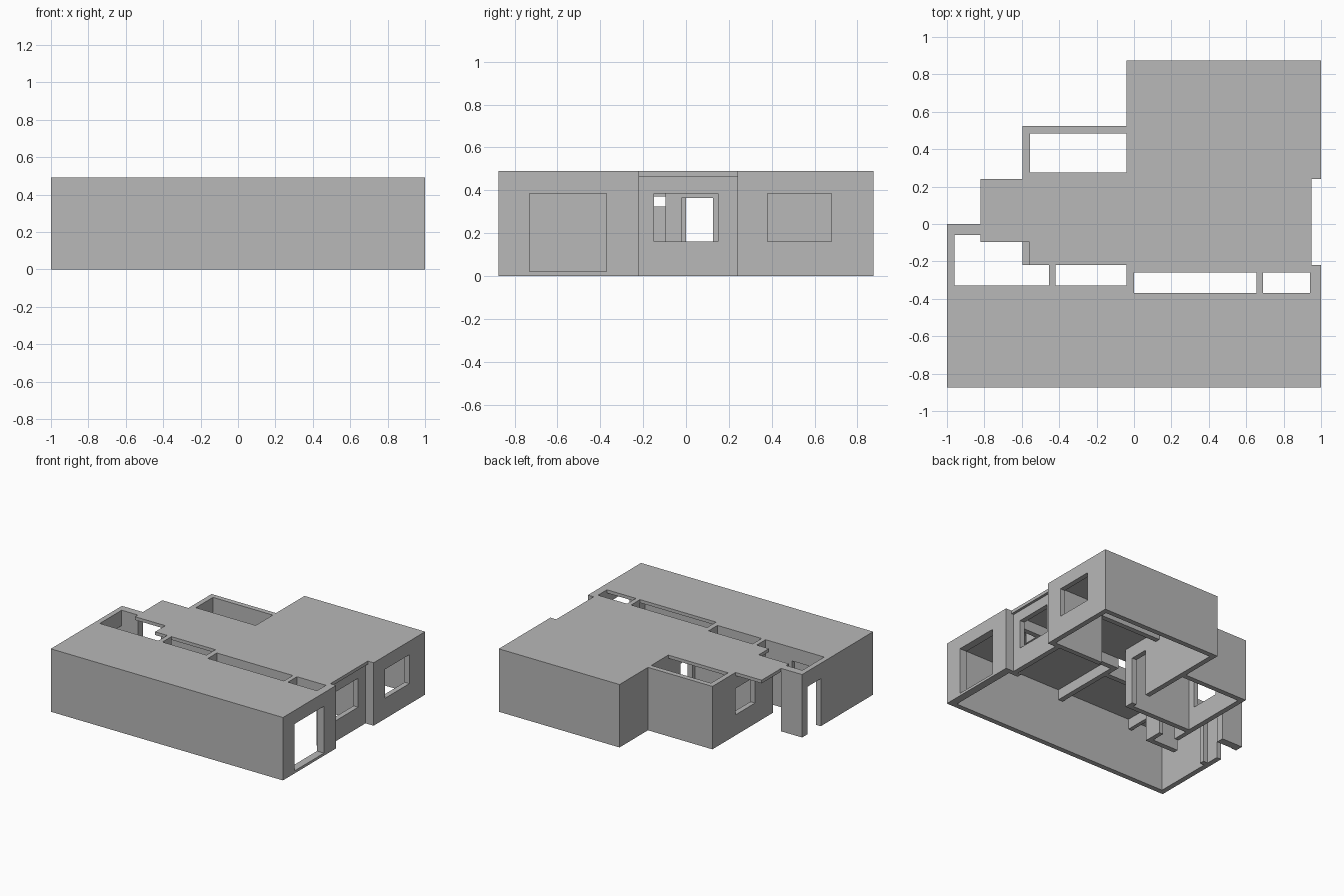
import bpy
import bmesh
from math import radians

cube = bpy.data.objects.get("Cube")
if cube:
    bpy.data.objects.remove(cube, do_unlink=True)

GREY = (0.48, 0.48, 0.48, 1)
plaster = bpy.data.materials.new("grey plaster")
plaster.use_nodes = True
plaster.diffuse_color = GREY
plaster.node_tree.nodes["Principled BSDF"].inputs["Base Color"].default_value = GREY

CEILING, TOP, HEAD, SILL, T = 0.465, 0.49, 0.385, 0.16, 0.04
Y = 0.875  # half depth


def panel(name, axis, start, thick, solids, holes=()):
    """Slab across an axis: union of solid rectangles minus holes (u0, u1, v0, v1)."""
    rects = list(solids) + list(holes)
    us = sorted({u for r in rects for u in r[:2]})
    vs = sorted({v for r in rects for v in r[2:]})

    def inside(r, u, v):
        return r[0] < u < r[1] and r[2] < v < r[3]

    def place(u, v):
        return {"x": (start, u, v), "y": (u, start, v), "z": (u, v, start)}[axis]

    bm = bmesh.new()
    grid = {(u, v): bm.verts.new(place(u, v)) for u in us for v in vs}
    for u0, u1 in zip(us, us[1:]):
        for v0, v1 in zip(vs, vs[1:]):
            u, v = (u0 + u1) / 2, (v0 + v1) / 2
            if any(inside(r, u, v) for r in solids) and not any(inside(r, u, v) for r in holes):
                bm.faces.new([grid[k] for k in ((u0, v0), (u1, v0), (u1, v1), (u0, v1))])
    bmesh.ops.delete(bm, geom=[v for v in bm.verts if not v.link_faces], context="VERTS")
    out = bmesh.ops.extrude_face_region(bm, geom=bm.faces[:], use_keep_orig=True)
    moved = [g for g in out["geom"] if isinstance(g, bmesh.types.BMVert)]
    bmesh.ops.translate(bm, verts=moved, vec=[thick * (axis == a) for a in "xyz"])
    bmesh.ops.recalc_face_normals(bm, faces=bm.faces[:])
    bmesh.ops.dissolve_limit(bm, angle_limit=radians(1), verts=bm.verts[:], edges=bm.edges[:])
    mesh = bpy.data.meshes.new(name)
    bm.to_mesh(mesh)
    bm.free()
    mesh.materials.append(plaster)
    obj = bpy.data.objects.new(name, mesh)
    bpy.context.collection.objects.link(obj)
    return obj


def wall(name, axis, start, u0, u1, *holes, thick=T, low=0, high=CEILING):
    return panel(name, axis, start, thick, [(u0, u1, low, high)], holes)


# Roof slab: main areas, then the strips over walls and beams around the light wells
panel("roof", "z", CEILING, TOP - CEILING, [
    (-1, 1, -Y, -0.37),
    (-0.56, 0.95, -0.22, 0.24),
    (-0.82, -0.56, -0.095, 0.24),
    (-0.04, 1, 0.24, Y),
    (-0.04, 0, -0.37, -0.22),
    (0.655, 0.69, -0.37, -0.22),
    (0.94, 1, -0.37, -0.22),
    (0, 1, -0.26, -0.22),
    (-1, -0.04, -0.37, -0.33),
    (-0.455, -0.42, -0.33, -0.22),
    (-1, -0.96, -0.37, 0),
    (-1, -0.82, -0.06, 0),
    (-0.595, -0.04, 0.24, 0.275),
    (-0.595, -0.555, 0.24, 0.525),
    (-0.595, -0.04, 0.485, 0.525),
])

# Outer walls
wall("front_wall", "y", -Y, -1, 1)
wall("back_wall", "y", Y - T, -0.04, 1)
wall("entrance_side_wall", "x", -1, -Y + T, 0, (-0.23, -0.065, 0, 0.37))
wall("porch_wall", "y", -0.06, -0.96, -0.82, thick=0.06)
wall("front_room_side_wall", "x", 0.94, -Y + T, -0.22,
     (-0.73, -0.37, 0.02, HEAD), thick=0.06)
wall("recessed_window_wall", "x", 0.89, -0.22, 0.24, (-0.15, 0.15, SILL, HEAD))
wall("back_room_side_wall", "x", 0.96, 0.24, Y - T, (0.38, 0.68, SILL, HEAD))

# Open courtyard walls
wall("courtyard_side_wall", "x", -0.595, -0.055, 0.485, (0, 0.24, SILL, 0.365))
wall("courtyard_back_wall", "y", 0.485, -0.595, -0.04)
wall("hall_wall", "y", -0.095, -0.595, -0.04)
wall("entry_screen", "x", -0.595, -0.22, -0.095, thick=0.035, high=0.325)

# Inner walls with doorways
wall("party_wall", "x", -0.04, -0.095, Y - T, (-0.02, 0.125, 0, 0.365))
wall("back_room_divider", "y", 0.24, 0, 0.96, (0, 0.53, 0, HEAD))
wall("passage_wall_wide", "y", -0.26, 0, 0.94, (0, 0.86, 0, HEAD))
wall("passage_wall_narrow", "y", -0.37, -0.96, -0.04,
     (-0.92, -0.68, 0, HEAD), (-0.42, -0.04, 0, HEAD))
wall("passage_cross_wall", "x", -0.455, -0.33, -0.22, thick=0.035)

# Beams under the roof
wall("main_beam", "x", -0.04, -Y + T, -0.22, low=HEAD)
wall("front_room_beam", "x", -0.68, -Y + T, -0.37, thick=0.03, low=HEAD)
wall("passage_beam", "x", 0.655, -0.37, -0.26, thick=0.035, low=HEAD)
